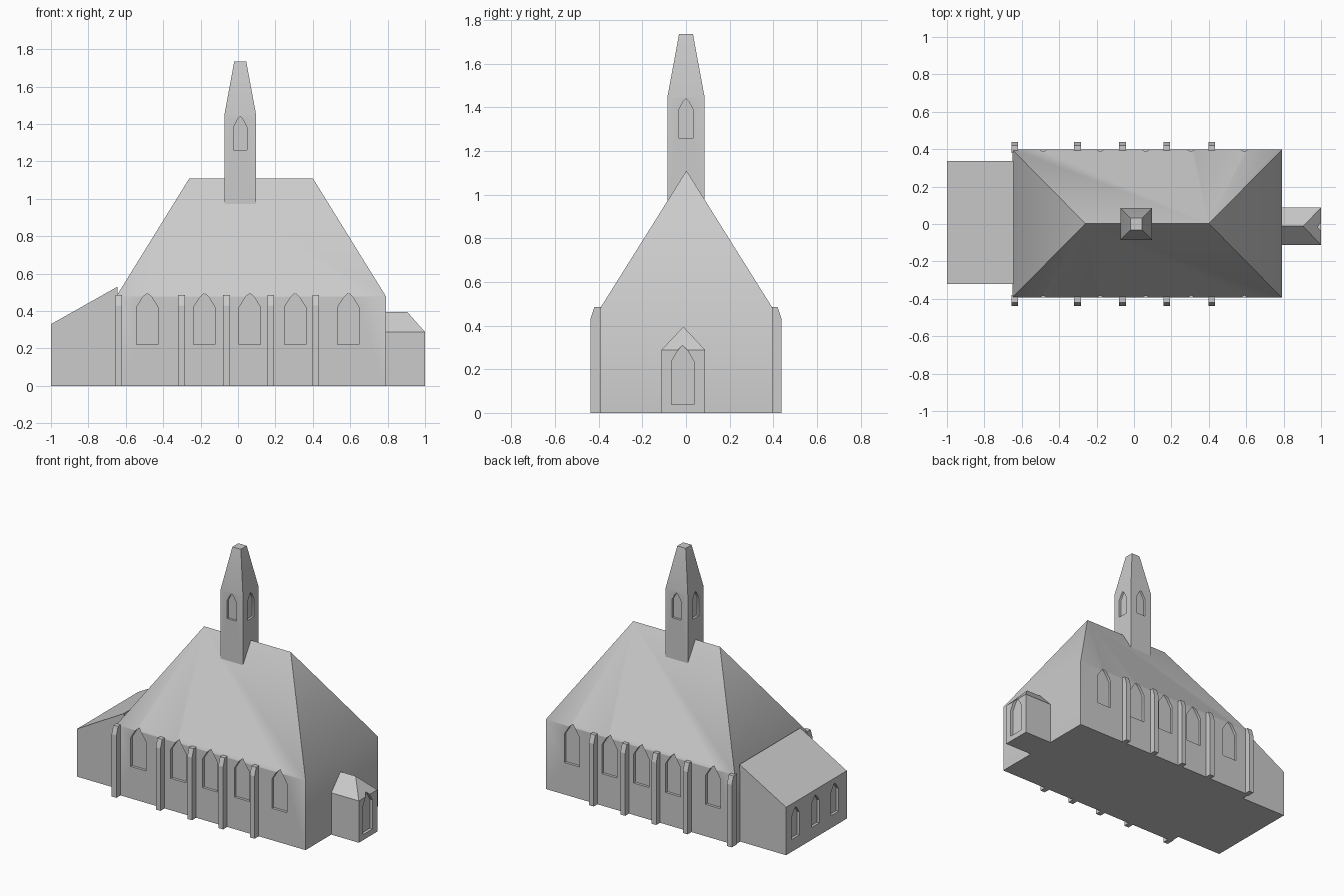
import bpy
import bmesh
import math
from mathutils import Matrix

if "Cube" in bpy.data.objects:
    bpy.data.objects.remove(bpy.data.objects["Cube"])

stone = bpy.data.materials.new("pale grey stone")
stone.diffuse_color = (0.6, 0.6, 0.6, 1)
stone.use_nodes = True
stone.node_tree.nodes["Principled BSDF"].inputs["Base Color"].default_value = stone.diffuse_color


def add_solid(name, verts, faces):
    """Closed mesh from points and faces, normals outward."""
    bm = bmesh.new()
    vs = [bm.verts.new(v) for v in verts]
    for f in faces:
        bm.faces.new([vs[i] for i in f])
    bmesh.ops.recalc_face_normals(bm, faces=bm.faces)
    me = bpy.data.meshes.new(name)
    bm.to_mesh(me)
    bm.free()
    me.materials.append(stone)
    ob = bpy.data.objects.new(name, me)
    bpy.context.collection.objects.link(ob)
    return ob


def prism(name, lower, upper):
    """Join two matching outlines into a solid."""
    n = len(lower)
    sides = [(i, (i + 1) % n, n + (i + 1) % n, n + i) for i in range(n)]
    return add_solid(name, lower + upper,
                     [tuple(range(n)), tuple(range(n, 2 * n))] + sides)


def rect(x0, x1, y0, y1, z):
    return [(x0, y0, z), (x1, y0, z), (x1, y1, z), (x0, y1, z)]


def hipped(name, x0, x1, y0, y1, eave, r0, r1, ry, top):
    """Walls with a ridged roof in one solid."""
    v = rect(x0, x1, y0, y1, 0) + rect(x0, x1, y0, y1, eave)
    v += [(r0, ry, top), (r1, ry, top)]
    f = [(0, 1, 2, 3), (0, 1, 5, 4), (1, 2, 6, 5), (2, 3, 7, 6), (3, 0, 4, 7),
         (4, 5, 9, 8), (5, 6, 9), (6, 7, 8, 9), (7, 4, 8)]
    return add_solid(name, v, f)


def cut_arches(target, arches, depth):
    """Recess pointed arches: (x, y, facing angle, width, sill, shoulder, tip)."""
    for x, y, angle, w, sill, shoulder, tip in arches:
        h = w / 2
        rise = tip - shoulder
        mid = shoulder + rise * 0.72
        prof = [(-h, sill), (h, sill), (h, shoulder), (h * 0.4, mid), (0, tip),
                (-h * 0.4, mid), (-h, shoulder)]
        cutter = prism("arch_cutter", [(u, -0.05, z) for u, z in prof],
                       [(u, depth, z) for u, z in prof])
        cutter.data.transform(Matrix.Translation((x, y, 0))
                              @ Matrix.Rotation(math.radians(angle), 4, 'Z'))
        cutter.hide_render = True
        mod = target.modifiers.new("recess", 'BOOLEAN')
        mod.operation = 'DIFFERENCE'
        mod.solver = 'EXACT'
        mod.object = cutter
        bpy.context.view_layer.objects.active = target
        bpy.ops.object.modifier_apply(modifier=mod.name)
        bpy.data.objects.remove(cutter)


# Nave walls and hipped roof, with five windows on each long side
nave = hipped("nave", -0.65, 0.79, -0.393, 0.397, 0.48, -0.26, 0.40, 0.002, 1.11)
cut_arches(nave, [(x, y, a, 0.115, 0.22, 0.42, 0.497)
                  for y, a in ((-0.393, 0), (0.397, 180))
                  for x in (-0.485, -0.18, 0.063, 0.305, 0.59)], 0.018)

# Lean-to room at the west end with three windows
side = [(-1, 0), (-0.645, 0), (-0.645, 0.53), (-1, 0.33)]
lean_to = prism("lean_to", [(x, -0.322, z) for x, z in side],
                [(x, 0.338, z) for x, z in side])
cut_arches(lean_to, [(-1, y, -90, 0.085, 0.085, 0.24, 0.295)
                     for y in (0.235, 0.02, -0.19)], 0.018)

# Entrance porch with its arched doorway
porch = hipped("porch", 0.78, 1, -0.113, 0.088, 0.288, 0.78, 0.905, -0.012, 0.395)
cut_arches(porch, [(1, -0.015, 90, 0.104, 0.038, 0.235, 0.31)], 0.02)

# Bell tower and blunt spire with an opening on each face
cx, hw = 0.012, 0.085
v = []
for half, z in ((hw, 0.9), (hw, 1.448), (0.032, 1.735)):
    v += rect(cx - half, cx + half, -half, half, z)
tower = add_solid("tower", v, [(0, 1, 2, 3), (8, 9, 10, 11)]
                  + [(r + i, r + (i + 1) % 4, r + 4 + (i + 1) % 4, r + 4 + i)
                     for r in (0, 4) for i in range(4)])
cut_arches(tower, [(cx + hw * math.sin(math.radians(a)),
                    -hw * math.cos(math.radians(a)), a, 0.07, 1.26, 1.385, 1.44)
                   for a in (0, 90, 180, 270)], 0.015)

# Buttresses along both long walls
for s, label in ((-1, "front"), (1, "back")):
    prof = [(0.38, 0), (0.438, 0), (0.438, 0.43), (0.42, 0.485), (0.38, 0.485)]
    for i, x in enumerate((-0.638, -0.302, -0.062, 0.175, 0.415)):
        prism(f"{label}_buttress_{i + 1}",
              [(x - 0.018, s * y, z) for y, z in prof],
              [(x + 0.018, s * y, z) for y, z in prof])

# Soft eaves on the nave and spire, sharp corners elsewhere
bpy.ops.object.select_all(action='DESELECT')
for ob in (nave, tower):
    ob.select_set(True)
bpy.context.view_layer.objects.active = nave
bpy.ops.object.shade_smooth_by_angle(angle=math.radians(40))
